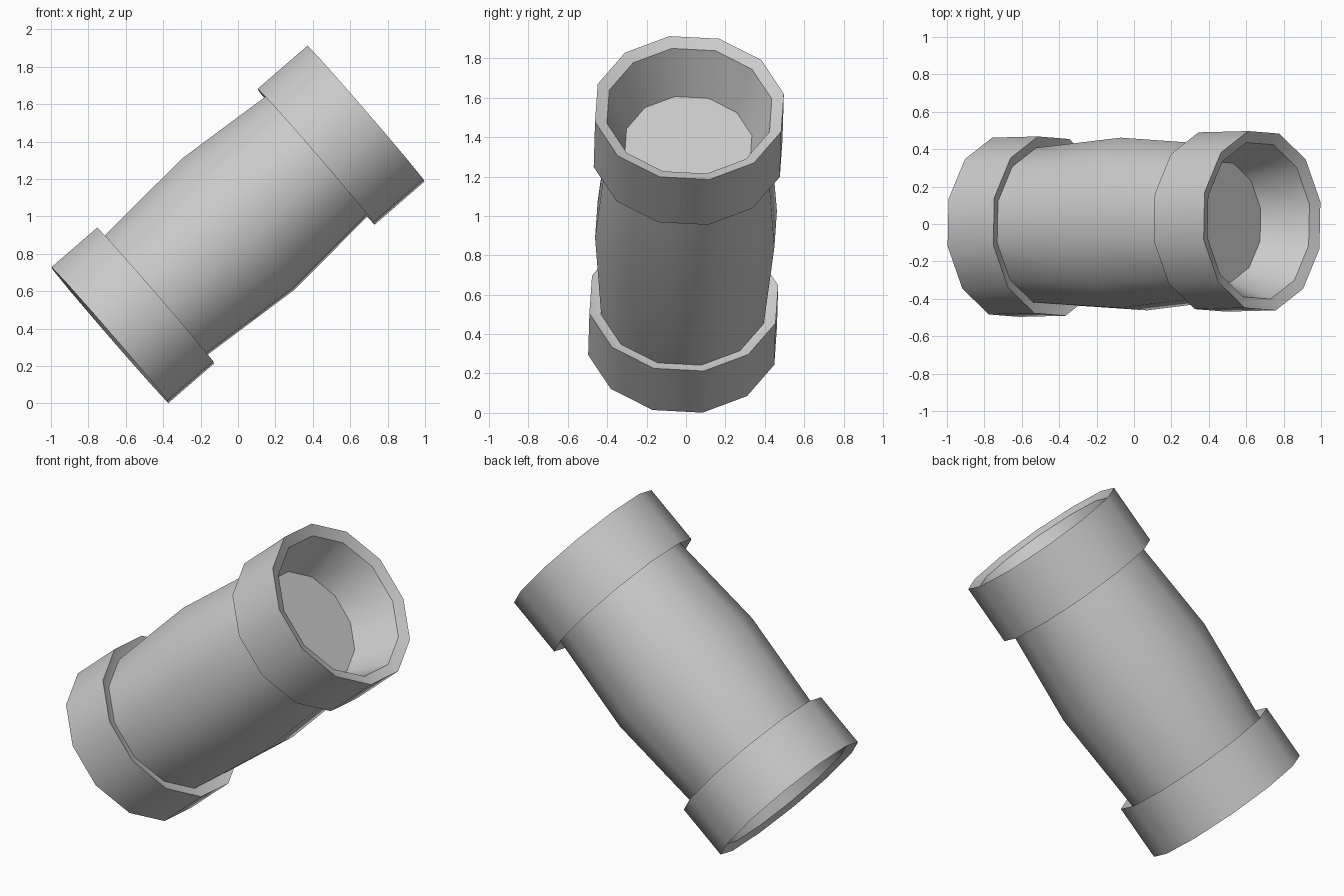
import bpy
import math
from mathutils import Matrix, Vector

cube = bpy.data.objects.get("Cube")
if cube:
    bpy.data.objects.remove(cube, do_unlink=True)

SIDES = 12
HALF = 0.905            # half the length along the tilted axis
SPIN = math.radians(11)

grey = bpy.data.materials.new("plain grey")
grey.use_nodes = True
COLOUR = (0.6, 0.6, 0.6, 1)
grey.diffuse_color = COLOUR
grey.node_tree.nodes["Principled BSDF"].inputs["Base Color"].default_value = COLOUR

# Tilted frame shared by all parts
axis = Vector((1.37, 0.035, 1.185)).normalized()
up = (Vector((0, 0, 1)) - axis * axis.z).normalized()
side = axis.cross(up)
frame = Matrix((up, side, axis)).transposed().to_4x4()
frame.translation = (0, 0, 0.957)


def lathe(name, profile):
    """Revolve (radius, height) points; radius 0 closes to a pole."""
    verts, rings, faces = [], [], []
    for r, h in profile:
        start = len(verts)
        count = SIDES if r else 1
        for k in range(count):
            a = SPIN + math.tau * k / SIDES
            verts.append((r * math.cos(a), r * math.sin(a), h))
        rings.append([start + k % count for k in range(SIDES + 1)])
    for low, high in zip(rings, rings[1:]):
        if low[0] == low[1]:
            faces.append(high[SIDES:0:-1])
        elif high[0] == high[1]:
            faces.append(low[:SIDES])
        else:
            for k in range(SIDES):
                faces.append((low[k], low[k + 1], high[k + 1], high[k]))
    mesh = bpy.data.meshes.new(name)
    mesh.from_pydata(verts, [], faces)
    mesh.materials.append(grey)
    obj = bpy.data.objects.new(name, mesh)
    obj.matrix_world = frame
    bpy.context.collection.objects.link(obj)
    bpy.ops.object.select_all(action="DESELECT")
    obj.select_set(True)
    bpy.context.view_layer.objects.active = obj
    bpy.ops.object.shade_smooth_by_angle(angle=math.radians(40))


def collar_profile(length):
    """Collar with sloped lips and a funnel-shaped mouth."""
    rim, bore, dip = 0.49, 0.428, 0.025
    back = HALF - length
    return [(0, back + dip), (bore, back + dip), (rim, back), (rim, HALF),
            (bore, HALF - dip), (0.33, HALF - 0.287), (0, HALF - 0.287)]


# Bulged barrel between the collars
lathe("barrel", [(0.428, -0.61), (0.472, 0), (0.428, 0.58)])

# End collars, the lower one mirrored
lathe("upper_collar", collar_profile(0.352))
lathe("lower_collar", [(r, -h) for r, h in reversed(collar_profile(0.323))])
